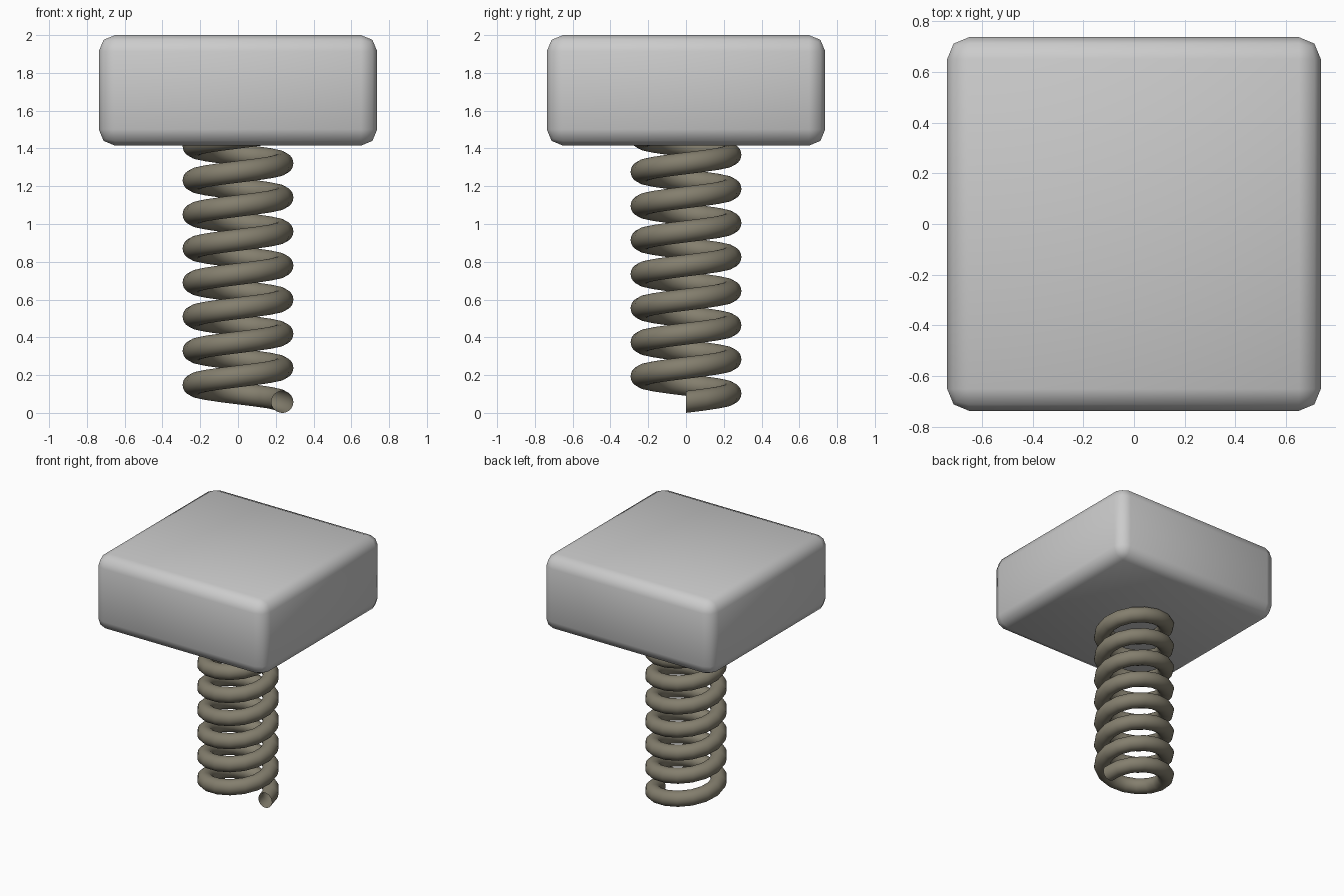
import bpy, bmesh, math

if "Cube" in bpy.data.objects:
    bpy.data.objects.remove(bpy.data.objects["Cube"])


def material(name, rgb):
    m = bpy.data.materials.new(name)
    m.diffuse_color = (*rgb, 1)
    m.use_nodes = True
    m.node_tree.nodes["Principled BSDF"].inputs["Base Color"].default_value = m.diffuse_color
    return m


def make_object(name, bm, mat):
    bmesh.ops.recalc_face_normals(bm, faces=bm.faces)
    for f in bm.faces:
        f.smooth = True
    me = bpy.data.meshes.new(name)
    bm.to_mesh(me)
    bm.free()
    me.materials.append(mat)
    ob = bpy.data.objects.new(name, me)
    bpy.context.collection.objects.link(ob)
    return ob


light_grey = material("light grey", (0.60, 0.60, 0.60))
dull_metal = material("dull metal", (0.23, 0.21, 0.155))

# Rounded block on top
bm = bmesh.new()
bmesh.ops.create_cube(bm, size=1)
for v in bm.verts:
    v.co.x *= 1.474
    v.co.y *= 1.474
    v.co.z = v.co.z * 0.585 + 1.7075
bmesh.ops.bevel(bm, geom=bm.edges[:], offset=0.086, offset_type='OFFSET',
                segments=2, profile=0.5, affect='EDGES')
make_object("block", bm, light_grey)

# Coil spring: a round section swept along a rising helix, open at the ends
TURNS, STEPS, SIDES = 8, 16, 32
RADIUS, WIRE, PITCH, START = 0.235, 0.058, 0.1805, 0.058
bm = bmesh.new()
rings = []
for i in range(TURNS * STEPS + 1):
    a = 2 * math.pi * i / STEPS
    ring = []
    for j in range(SIDES):
        b = 2 * math.pi * j / SIDES
        r = RADIUS + WIRE * math.cos(b)
        z = START + PITCH * i / STEPS + WIRE * math.sin(b)
        ring.append(bm.verts.new((r * math.cos(a), r * math.sin(a), z)))
    rings.append(ring)
for p, q in zip(rings, rings[1:]):
    for j in range(SIDES):
        k = (j + 1) % SIDES
        bm.faces.new((p[j], q[j], q[k], p[k]))
make_object("spring", bm, dull_metal)
